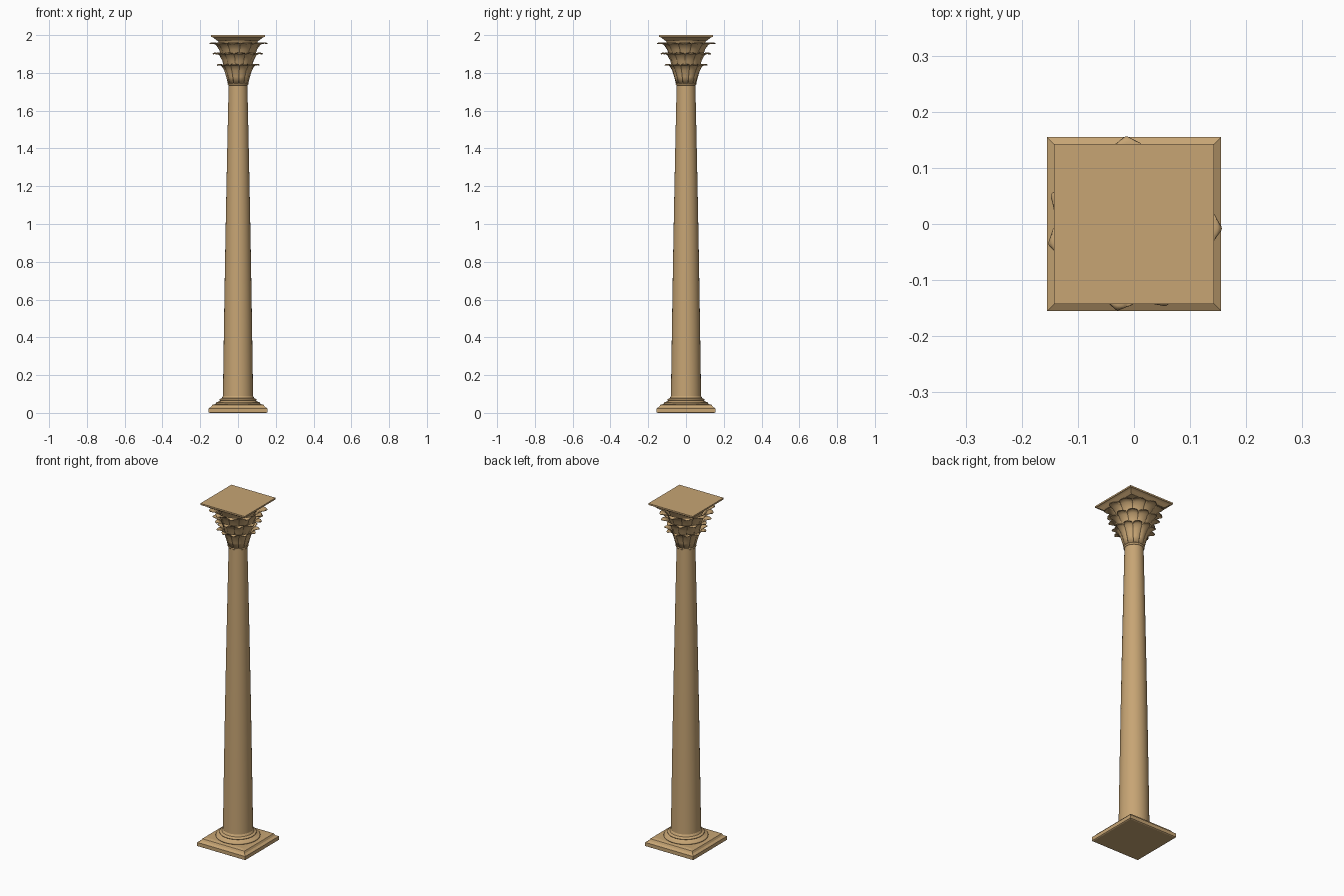
import bpy, bmesh, math

cube = bpy.data.objects.get("Cube")
if cube:
    bpy.data.objects.remove(cube)

STONE = (0.57, 0.375, 0.175, 1)
stone = bpy.data.materials.new("warm sandstone")
stone.use_nodes = True
stone.diffuse_color = STONE
bsdf = stone.node_tree.nodes["Principled BSDF"]
bsdf.inputs["Base Color"].default_value = STONE
bsdf.inputs["Roughness"].default_value = 0.9


def finish(name, bm, angle=None):
    """Turn a bmesh into a stone object, optionally smooth shaded."""
    bmesh.ops.recalc_face_normals(bm, faces=bm.faces)
    mesh = bpy.data.meshes.new(name)
    bm.to_mesh(mesh)
    bm.free()
    mesh.materials.append(stone)
    obj = bpy.data.objects.new(name, mesh)
    bpy.context.collection.objects.link(obj)
    if angle:
        bpy.ops.object.select_all(action="DESELECT")
        obj.select_set(True)
        bpy.context.view_layer.objects.active = obj
        bpy.ops.object.shade_smooth_by_angle(angle=math.radians(angle))
    return obj


def lathe(name, profile, sides, turn=0.0, angle=None):
    """Sweep a (radius, height) profile round the axis and cap both ends."""
    bm = bmesh.new()
    rings = []
    for r, z in profile:
        rings.append([bm.verts.new((r * math.cos(turn + math.tau * i / sides),
                                    r * math.sin(turn + math.tau * i / sides), z))
                      for i in range(sides)])
    for a, b in zip(rings, rings[1:]):
        for i in range(sides):
            j = (i + 1) % sides
            bm.faces.new((a[i], a[j], b[j], b[i]))
    bm.faces.new(rings[0][::-1])
    bm.faces.new(rings[-1])
    return finish(name, bm, angle)


def square(name, profile):
    """A four sided block from a (half width, height) profile."""
    return lathe(name, [(h * math.sqrt(2), z) for h, z in profile], 4, math.pi / 4)


def torus_profile(radius, z, half):
    """Half-round moulding, from its lower to its upper edge."""
    return [(radius - half + half * math.cos(t * math.pi / 8), z + half * math.sin(t * math.pi / 8))
            for t in range(-4, 5)]


def leaf_tier(name, path, widths, first_angle, count=11, across=8):
    """A ring of curling leaves; each follows a (radius, height) path."""
    bm = bmesh.new()
    for k in range(count):
        mid = first_angle + math.tau * k / count
        rows = []
        for (r, z), w in zip(path, widths):
            row = []
            for j in range(across + 1):
                v = 2 * j / across - 1
                a = mid + v * w / r
                rr = r - 0.004 * v * v          # gently cupped section
                row.append(bm.verts.new((rr * math.cos(a), rr * math.sin(a), z - 0.003 * v * v)))
            rows.append(row)
        for a, b in zip(rows, rows[1:]):
            for j in range(across):
                bm.faces.new((a[j], a[j + 1], b[j + 1], b[j]))
    obj = finish(name, bm, 50)
    thick = obj.modifiers.new("thickness", "SOLIDIFY")
    thick.thickness = 0.003
    thick.offset = 0
    return obj


# Base: square plinth with sloping top, then round mouldings
square("plinth", [(0.15, 0), (0.155, 0.003), (0.155, 0.024), (0.142, 0.032), (0.136, 0.043), (0.118, 0.047)])
lathe("base_mouldings",
      [(0.105, 0.04)] + torus_profile(0.118, 0.051, 0.006)
      + [(0.105, 0.059), (0.1, 0.063)] + torus_profile(0.098, 0.07, 0.005)
      + [(0.086, 0.078), (0.082, 0.086), (0.079, 0.09)], 48, angle=40)

# Tapering shaft with a slight swell
SHAFT = [(0.0495 + 0.0305 * (1 - t) + 0.002 * math.sin(math.pi * t), 0.075 + 1.665 * t)
         for t in [i / 12 for i in range(13)]]
lathe("shaft", SHAFT, 48, angle=40)
lathe("neck_ring", [(0.045, 1.732)] + torus_profile(0.055, 1.74, 0.006) + [(0.045, 1.748)], 48, angle=40)

# Capital: bell, three tiers of leaves and the square slab
lathe("bell", [(0.047, 1.735), (0.052, 1.79), (0.062, 1.85), (0.08, 1.91), (0.096, 1.95), (0.112, 1.978)],
      48, angle=40)
START = math.radians(-3)
STEP = math.tau / 11
leaf_tier("lower_leaves",
          [(0.053, 1.745), (0.062, 1.78), (0.073, 1.815), (0.086, 1.837),
           (0.101, 1.846), (0.109, 1.845), (0.115, 1.841)],
          [0.014, 0.018, 0.023, 0.026, 0.023, 0.016, 0.004], START)
leaf_tier("middle_leaves",
          [(0.059, 1.78), (0.07, 1.822), (0.082, 1.865), (0.098, 1.895),
           (0.117, 1.906), (0.128, 1.905), (0.135, 1.901)],
          [0.017, 0.022, 0.027, 0.031, 0.028, 0.019, 0.005], START + STEP / 2)
leaf_tier("upper_leaves",
          [(0.073, 1.84), (0.086, 1.885), (0.1, 1.925), (0.117, 1.95),
           (0.136, 1.96), (0.148, 1.959), (0.156, 1.955)],
          [0.021, 0.027, 0.032, 0.036, 0.035, 0.025, 0.006], START)
square("top_slab", [(0.112, 1.972), (0.12, 1.978), (0.13, 1.986), (0.137, 1.99), (0.143, 1.991), (0.143, 2.0)])
